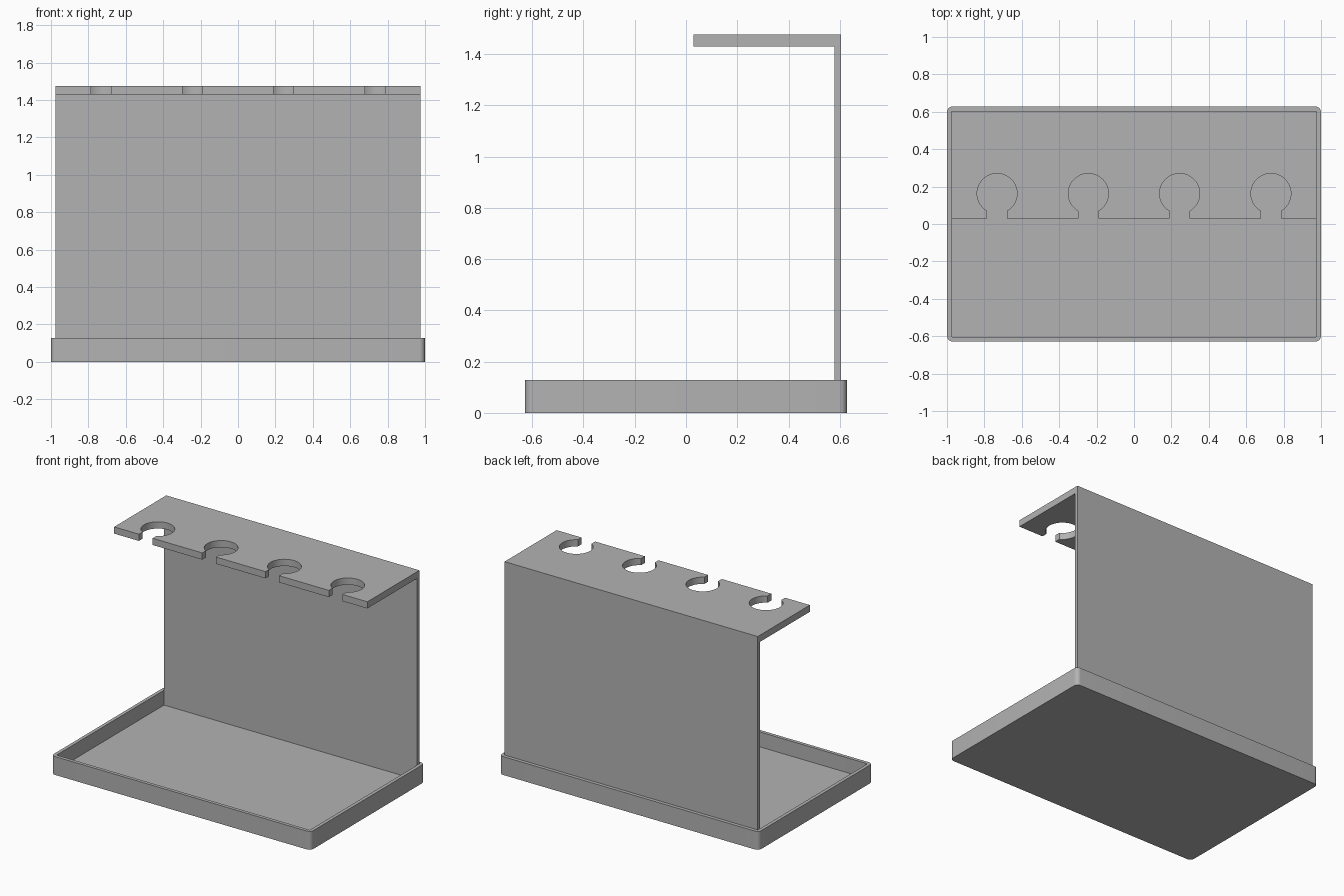
import bpy
import bmesh
import math

cube = bpy.data.objects.get("Cube")
if cube:
    bpy.data.objects.remove(cube, do_unlink=True)

grey = bpy.data.materials.new("plain grey")
grey.use_nodes = True
colour = (0.45, 0.45, 0.45, 1)
grey.diffuse_color = colour
grey.node_tree.nodes["Principled BSDF"].inputs["Base Color"].default_value = colour

HALF_X, HALF_Y, RIM_Z = 1.0, 0.628, 0.128
WALL = 0.024                      # tray wall, floor and panel thickness
IN_X, IN_Y = HALF_X - WALL, HALF_Y - WALL
TOP_Z, SHELF = 1.476, 0.047


def finish(name, bm):
    bmesh.ops.recalc_face_normals(bm, faces=bm.faces)
    mesh = bpy.data.meshes.new(name)
    bm.to_mesh(mesh)
    bm.free()
    mesh.materials.append(grey)
    obj = bpy.data.objects.new(name, mesh)
    bpy.context.collection.objects.link(obj)
    bpy.ops.object.select_all(action='DESELECT')
    obj.select_set(True)
    bpy.context.view_layer.objects.active = obj
    bpy.ops.object.shade_smooth_by_angle(angle=math.radians(30))
    return obj


def arc(cx, cy, r, start, end, steps):
    return [(cx + r * math.cos(start + (end - start) * i / steps),
             cy + r * math.sin(start + (end - start) * i / steps))
            for i in range(steps + 1)]


def rounded_rect(hx, hy, r):
    points = []
    for i, (sx, sy) in enumerate([(1, 1), (-1, 1), (-1, -1), (1, -1)]):
        a = i * math.pi / 2
        points += arc(sx * (hx - r), sy * (hy - r), r, a, a + math.pi / 2, 8)
    return points


# Tray: matching rounded loops bridged from the underside over the rim to the floor
bm = bmesh.new()
outer, inner = rounded_rect(HALF_X, HALF_Y, 0.03), rounded_rect(IN_X, IN_Y, 0.006)
loops = [[bm.verts.new((x, y, z)) for x, y in outline]
         for outline, z in [(outer, 0), (outer, RIM_Z), (inner, RIM_Z), (inner, WALL)]]
for low, high in zip(loops, loops[1:]):
    for i in range(len(low)):
        j = (i + 1) % len(low)
        bm.faces.new((low[i], low[j], high[j], high[i]))
bm.faces.new(loops[0])
bm.faces.new(loops[-1])
finish("tray", bm)

# Back panel: upright sheet standing on the tray floor
bm = bmesh.new()
bmesh.ops.create_cube(bm, size=1)
bottom, top = WALL, TOP_Z - SHELF
for v in bm.verts:
    v.co = (v.co.x * 2 * IN_X,
            IN_Y - WALL / 2 + v.co.y * WALL,
            (bottom + top) / 2 + v.co.z * (top - bottom))
finish("back_panel", bm)

# Shelf: one outline with four keyhole notches along its front edge, extruded upward
FRONT_Y, HOLE_Y, HOLE_R, SLOT = 0.03, 0.163, 0.107, 0.053
mouth = math.asin(SLOT / HOLE_R)
outline = [(IN_X, IN_Y), (-IN_X, IN_Y), (-IN_X, FRONT_Y)]
for k in range(4):
    cx = IN_X * (2 * k - 3) / 4
    outline.append((cx - SLOT, FRONT_Y))
    outline += arc(cx, HOLE_Y, HOLE_R, -math.pi / 2 - mouth,
                   -math.pi * 5 / 2 + mouth, 40)
    outline.append((cx + SLOT, FRONT_Y))
outline.append((IN_X, FRONT_Y))
bm = bmesh.new()
face = bm.faces.new([bm.verts.new((x, y, TOP_Z - SHELF)) for x, y in outline])
raised = bmesh.ops.extrude_face_region(bm, geom=[face])["geom"]
bmesh.ops.translate(bm, vec=(0, 0, SHELF),
                    verts=[g for g in raised if isinstance(g, bmesh.types.BMVert)])
finish("notched_shelf", bm)
